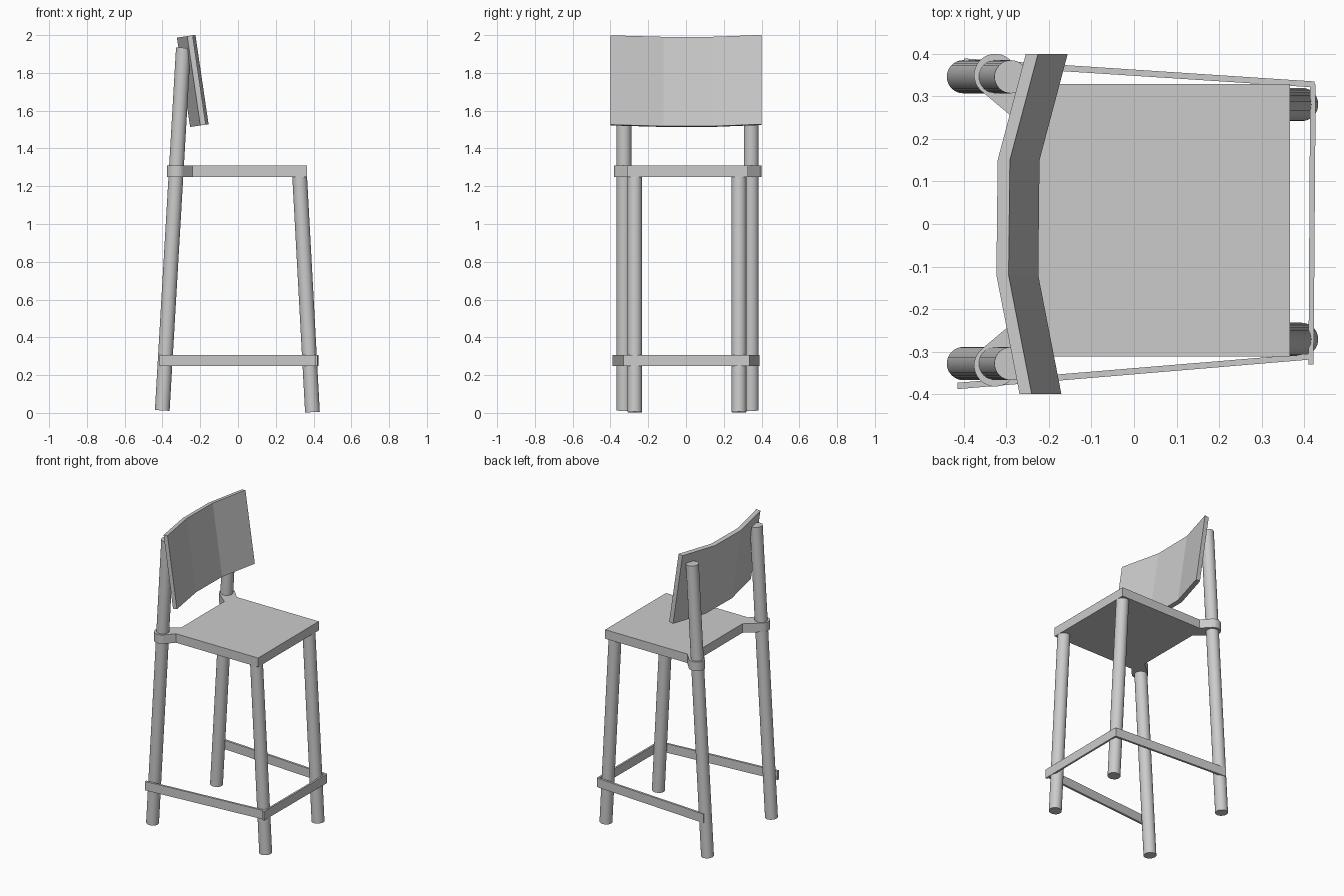
import bpy, bmesh
from math import sin, cos, radians, atan2
from mathutils import Vector, Matrix

if "Cube" in bpy.data.objects:
    bpy.data.objects.remove(bpy.data.objects["Cube"])


def prism(name, outline, z0, z1, matrix=None):
    """Extrude a flat outline from z0 to z1."""
    bm = bmesh.new()
    face = bm.faces.new([bm.verts.new((x, y, z0)) for x, y in outline])
    ext = bmesh.ops.extrude_face_region(bm, geom=[face])
    moved = [v for v in ext["geom"] if isinstance(v, bmesh.types.BMVert)]
    bmesh.ops.translate(bm, verts=moved, vec=(0, 0, z1 - z0))
    bmesh.ops.recalc_face_normals(bm, faces=bm.faces)
    if matrix:
        bm.transform(matrix)
    mesh = bpy.data.meshes.new(name)
    bm.to_mesh(mesh)
    bm.free()
    obj = bpy.data.objects.new(name, mesh)
    bpy.context.collection.objects.link(obj)
    return obj


def leg(name, bottom, top, radius=0.039):
    """Round leg between two points."""
    a, b = Vector(bottom), Vector(top)
    bpy.ops.mesh.primitive_cylinder_add(
        vertices=32, radius=radius, depth=(b - a).length, location=(a + b) / 2,
        rotation=(b - a).to_track_quat('Z', 'Y').to_euler())
    bpy.context.object.name = name
    bpy.ops.object.shade_smooth_by_angle(angle=radians(30))


def arc(cx, cy, r, start, end, steps=14):
    angles = [radians(start + (end - start) * i / steps) for i in range(steps + 1)]
    return [(cx + r * cos(t), cy + r * sin(t)) for t in angles]


# Legs: the back pair runs up to hold the backrest
for side, back_y, front_y in (("left", -0.328, -0.271), ("right", 0.346, 0.281)):
    leg("back_leg_" + side, (-0.401, back_y, 0.013), (-0.289, back_y, 1.933))
    leg("front_leg_" + side, (0.394, front_y, 0.004), (0.326, front_y, 1.26))

# Seat slab with rounded lugs wrapped around the back legs
half = [(0.366, 0.32), (-0.24, 0.32)]
half += arc(-0.326, 0.341, 0.05, 50, 225) + [(-0.265, 0.225)]
outline = half + [(x, -y) for x, y in reversed(half)]
prism("seat", [(x, y + 0.009) for x, y in outline], 1.25, 1.31)

# Footrest rails on three sides
rails = {
    "rail_left": [(-0.415, -0.388), (0.42, -0.318), (0.42, -0.304), (-0.415, -0.373)],
    "rail_right": [(-0.40, 0.389), (0.424, 0.335), (0.424, 0.321), (-0.40, 0.374)],
    "rail_front": [(0.41, -0.33), (0.422, -0.33), (0.427, 0.328), (0.414, 0.328)],
}
for name, pts in rails.items():
    prism(name, pts, 0.248, 0.307)

# Faceted backrest, leaning so its top is set back
front = [(0.055, -0.4), (0, -0.12), (0.003, 0.15), (0.07, 0.4)]
back = [(x - 0.029, y) for x, y in reversed(front)]
lean = Matrix.Translation((-0.225, 0, 1.518)) @ Matrix.Rotation(-atan2(0.07, 0.475), 4, 'Y')
prism("backrest", front + back, 0, 0.478, lean)
